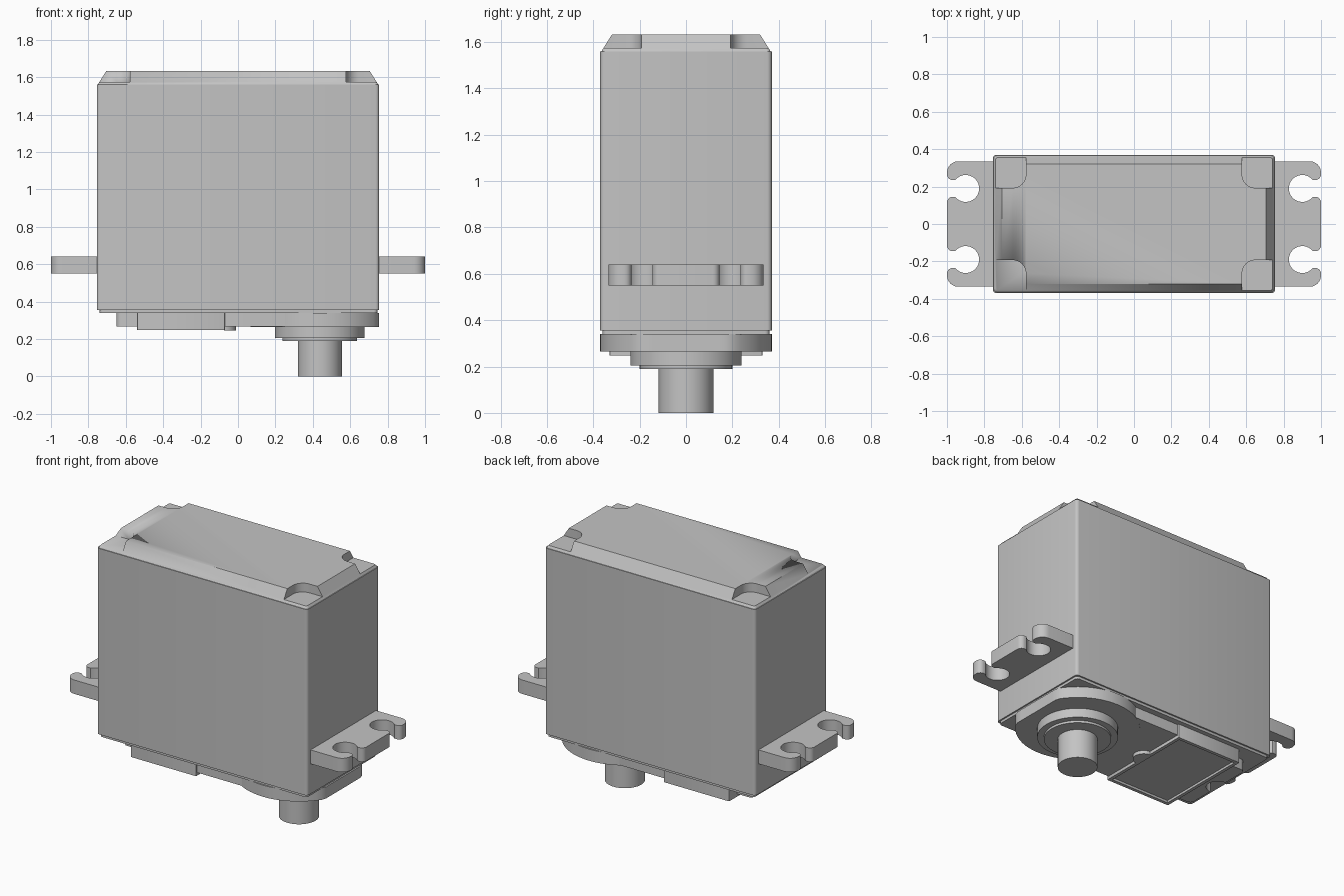
import bpy, bmesh
from math import sin, cos, radians

cube = bpy.data.objects.get("Cube")
if cube:
    bpy.data.objects.remove(cube, do_unlink=True)

GREY = (0.55, 0.55, 0.55, 1)
grey = bpy.data.materials.new("light grey plastic")
grey.use_nodes = True
grey.diffuse_color = GREY
grey.node_tree.nodes["Principled BSDF"].inputs["Base Color"].default_value = GREY


def arc(cx, cy, r, a0, a1, n=8):
    angles = [radians(a0 + (a1 - a0) * i / n) for i in range(n + 1)]
    return [(cx + r * cos(a), cy + r * sin(a)) for a in angles]


def rounded(x0, x1, y0, y1, r, n=4):
    return (arc(x1 - r, y1 - r, r, 0, 90, n) + arc(x0 + r, y1 - r, r, 90, 180, n)
            + arc(x0 + r, y0 + r, r, 180, 270, n) + arc(x1 - r, y0 + r, r, 270, 360, n))


def circle(cx, r, n=64):
    return arc(cx, 0, r, 0, 360, n)[:-1]


def loft(name, bottom, z0, z1, top=None, rim=None):
    """Solid between two outlines; rim = (width, depth) sinks its underside."""
    bm = bmesh.new()
    low = [bm.verts.new((x, y, z0)) for x, y in bottom]
    high = [bm.verts.new((x, y, z1)) for x, y in (top or bottom)]
    base = bm.faces.new(low[::-1])
    bm.faces.new(high)
    for i in range(len(low)):
        j = (i + 1) % len(low)
        bm.faces.new((low[i], low[j], high[j], high[i]))
    bmesh.ops.recalc_face_normals(bm, faces=bm.faces[:])
    if rim:
        bmesh.ops.inset_region(bm, faces=[base], thickness=rim[0])
        floor = bmesh.ops.extrude_face_region(bm, geom=[base])["geom"]
        bmesh.ops.delete(bm, geom=[base], context='FACES')
        bmesh.ops.translate(bm, vec=(0, 0, rim[1]),
                            verts=[v for v in floor if isinstance(v, bmesh.types.BMVert)])
        bmesh.ops.recalc_face_normals(bm, faces=bm.faces[:])
    mesh = bpy.data.meshes.new(name)
    bm.to_mesh(mesh)
    bm.free()
    mesh.materials.append(grey)
    ob = bpy.data.objects.new(name, mesh)
    bpy.context.collection.objects.link(ob)
    bpy.ops.object.select_all(action='DESELECT')
    ob.select_set(True)
    bpy.context.view_layer.objects.active = ob
    bpy.ops.object.shade_smooth_by_angle(angle=radians(30))
    return ob


# Main case, with a narrow seam step below it
loft("case", rounded(-0.755, 0.755, -0.37, 0.37, 0.02), 0.355, 1.56)
loft("case_seam", rounded(-0.74, 0.745, -0.36, 0.36, 0.02), 0.338, 0.36)

# Chamfered lid with a screw pocket in each corner
lid = loft("lid", rounded(-0.75, 0.75, -0.365, 0.365, 0.015), 1.56, 1.632,
           rounded(-0.705, 0.705, -0.32, 0.32, 0.005))
for sx in (-1, 1):
    for sy in (-1, 1):
        xs, ys = sorted((sx * 0.578, sx * 0.9)), sorted((sy * 0.193, sy * 0.5))
        cutter = loft("pocket_cutter", rounded(*xs, *ys, 0.07, 8), 1.575, 1.7)
        cutter.hide_render = True
        cutter.hide_set(True)
        cutter.display_type = 'WIRE'
        cut = lid.modifiers.new("pocket", 'BOOLEAN')
        cut.operation = 'DIFFERENCE'
        cut.solver = 'EXACT'
        cut.object = cutter

# Mounting ears with two open screw slots each
half = ([(1, 0)] + arc(0.97, 0.115, 0.03, 0, 90, 5)
        + arc(0.9, 0.19, 0.072, -40, -320, 28)
        + arc(0.97, 0.265, 0.03, 270, 360, 5)
        + arc(0.94, 0.275, 0.06, 0, 90, 6) + [(0.74, 0.335)])
ear = loft("mounting_ears", [(x, -y) for x, y in half[:0:-1]] + half, 0.55, 0.64)
mirror = ear.modifiers.new("mirror", 'MIRROR')
mirror.use_axis[0] = True

# Gear housing under the case: clipped disc, plate and notched end
SHAFT_X = 0.4375
loft("gear_housing", [(min(x, 0.755), y) for x, y in circle(SHAFT_X, 0.37)], 0.265, 0.34)
loft("housing_plate", rounded(-0.5, 0.35, -0.32, 0.32, 0.02), 0.267, 0.34)
notch = arc(-0.65, 0, 0.07, 90, -90, 12)
loft("housing_end", [(-0.5, 0.25)] + arc(-0.62, 0.22, 0.03, 90, 180, 4) + notch
     + arc(-0.62, -0.22, 0.03, 180, 270, 4) + [(-0.5, -0.25)], 0.266, 0.34)

# Rimmed cover panel with a small finger tab
loft("cover_panel", rounded(-0.54, -0.07, -0.33, 0.33, 0.005, 2), 0.247, 0.34,
     rim=(0.022, 0.015))
loft("cover_tab", arc(-0.075, 0, 0.065, -90, 90, 16), 0.245, 0.27)

# Output shaft and its stepped collars
loft("collar", circle(SHAFT_X, 0.24), 0.205, 0.27)
loft("bearing", circle(SHAFT_X, 0.2), 0.19, 0.21)
loft("output_shaft", circle(SHAFT_X, 0.118, 48), 0, 0.2)
